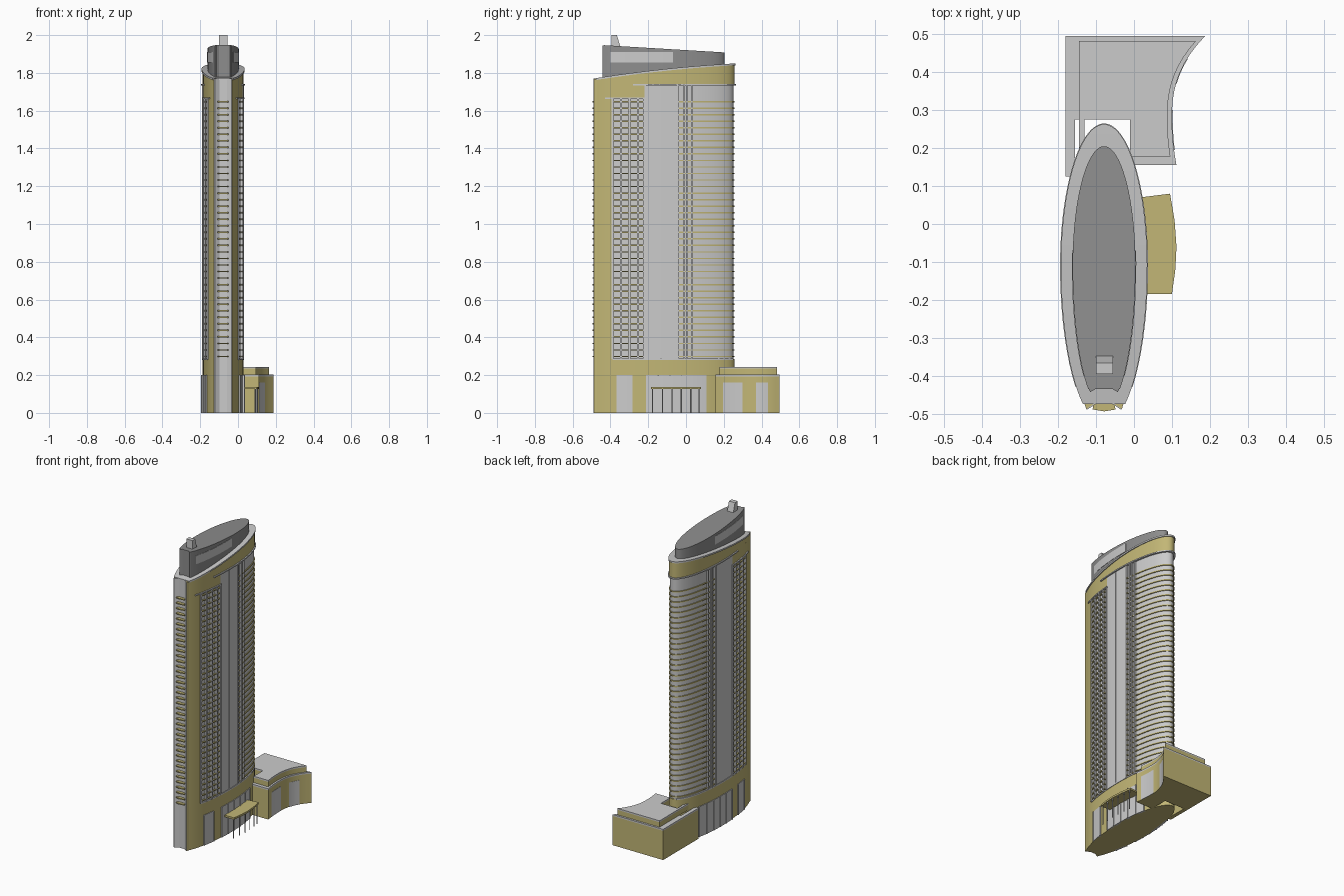
import bpy, bmesh, math

if "Cube" in bpy.data.objects:
    bpy.data.objects.remove(bpy.data.objects["Cube"])

CX = -0.079                                # tower axis
TOWER = (0.116, -0.11, 0.375, 0.42)        # half width, widest y, back length, front length
PENT = (0.083, -0.11, 0.315, 0.376)


def material(name, col):
    m = bpy.data.materials.new(name)
    m.diffuse_color = (*col, 1)
    m.use_nodes = True
    m.node_tree.nodes["Principled BSDF"].inputs["Base Color"].default_value = m.diffuse_color
    return m


OLIVE = material("olive", (0.54, 0.47, 0.18))
DARK = material("dark_grey", (0.27, 0.27, 0.27))


def finish(name, bm, mat):
    bmesh.ops.remove_doubles(bm, verts=bm.verts, dist=0.00005)
    bmesh.ops.recalc_face_normals(bm, faces=bm.faces)
    me = bpy.data.meshes.new(name)
    bm.to_mesh(me)
    bm.free()
    ob = bpy.data.objects.new(name, me)
    bpy.context.collection.objects.link(ob)
    if mat:
        me.materials.append(mat)
    return ob


def half(y, d=0, shape=TOWER):
    a, c, bb, bf = shape
    b = (bb if y > c else bf) - d
    return (a - d) * math.sqrt(max(0, 1 - ((y - c) / b) ** 2))


def samples(y0, y1, d, shape, n):
    a, c, bb, bf = shape
    ang = lambda y: math.asin(max(-1, min(1, (y - c) / ((bb if y > c else bf) - d))))
    s, e = ang(y0), (math.pi / 2 if y1 is None else ang(y1))
    out = []
    for i in range(n + 1):
        t = math.sin(s + (e - s) * i / n)
        out.append(c + ((bb if t > 0 else bf) - d) * t)
    return out


def loft(bm, sections):
    # skin a row of four-cornered sections into a closed solid
    rows = [[bm.verts.new(p) for p in s] for s in sections]
    for r, q in zip(rows, rows[1:]):
        for k in range(4):
            bm.faces.new((r[k], r[(k + 1) % 4], q[(k + 1) % 4], q[k]))
    bm.faces.new(rows[0])
    bm.faces.new(rows[-1])


def body(name, y0, y1, d, layers, mat=None, shape=TOWER, n=32):
    # full-width lens-shaped solid; heights may be functions of y
    bm = bmesh.new()
    ev = lambda z, y: z(y) if callable(z) else z
    for zb, zt in layers:
        secs = []
        for y in samples(y0, y1, d, shape, n):
            h, b, t = half(y, d, shape), ev(zb, y), ev(zt, y)
            secs.append([(CX + h, y, b), (CX + h, y, t), (CX - h, y, t), (CX - h, y, b)])
        loft(bm, secs)
    return finish(name, bm, mat)


def plates(name, rects, d, mat=None, thick=0.012, shape=TOWER):
    # thin plates following both curved side walls
    bm = bmesh.new()
    for y0, y1, z0, z1 in rects:
        n = max(1, int((y1 - y0) / 0.03))
        for s in (1, -1):
            secs = []
            for i in range(n + 1):
                y = y0 + (y1 - y0) * i / n
                o = CX + s * half(y, d, shape)
                k = o - s * thick
                secs.append([(o, y, z0), (o, y, z1), (k, y, z1), (k, y, z0)])
            loft(bm, secs)
    return finish(name, bm, mat)


def prism(name, polys, layers, mat=None):
    bm = bmesh.new()
    for pts in polys:
        for z0, z1 in layers:
            lo = [bm.verts.new((x, y, z0)) for x, y in pts]
            hi = [bm.verts.new((x, y, z1)) for x, y in pts]
            bm.faces.new(lo)
            bm.faces.new(hi)
            for i in range(len(pts)):
                j = (i + 1) % len(pts)
                bm.faces.new((lo[i], lo[j], hi[j], hi[i]))
    return finish(name, bm, mat)


def rect(x0, x1, y0, y1):
    return [(x0, y0), (x1, y0), (x1, y1), (x0, y1)]


def roof(y):
    t = (y + 0.49) / 0.75
    return 1.765 + 0.08 * (1.5 * t - 0.5 * t * t)


FRONT = -0.47
floors = [0.295 + 0.0346 * i for i in range(40)]

# Tower masses
body("tower_base", FRONT, None, 0.008, [(0, 0.285)], OLIVE)
body("glass_core", -0.40, None, 0.014, [(0.28, 1.745)])
body("front_end_wall", FRONT, -0.39, 0.008, [(0.285, 1.74)], OLIVE, n=6)
body("upper_bay_wall", -0.39, -0.22, 0.008, [(1.67, 1.74)], OLIVE, n=8)
body("crown", FRONT, None, 0.008, [(1.738, lambda y: roof(y) - 0.004)], OLIVE)
body("crown_roof_lip", FRONT - 0.005, None, 0.002, [(lambda y: roof(y) - 0.005, lambda y: roof(y) + 0.005)])
body("crown_ledge", -0.28, None, 0.0, [(1.734, 1.742)])

# Rounded back floor bands and side bays
body("back_floor_bands", 0.035, None, 0.008, [(z, z + 0.007) for z in floors], OLIVE, n=20)
plates("bay_floor_slabs", [(-0.385, -0.225, z, z + 0.007) for z in floors], 0.004, OLIVE)
plates("middle_floor_slabs", [(-0.04, 0.035, z, z + 0.007) for z in floors], 0.007, OLIVE)
plates("smooth_side_panel", [(-0.22, -0.135, 0.285, 1.735), (-0.131, -0.045, 0.285, 1.735)], 0.008)
plates("bay_fins", [(y - 0.005, y + 0.005, 0.285, 1.67) for y in (-0.39, -0.345, -0.30, -0.255, -0.222)], 0.001)
plates("middle_fins", [(y - 0.004, y + 0.004, 0.285, 1.735) for y in (-0.04, -0.01, 0.005, 0.03)], 0.003)
plates("bay_ledge", [(-0.43, -0.215, 1.663, 1.671)], 0.0)
plates("base_ledge", [(-0.39, 0.25, 0.28, 0.289)], 0.005)

# Base glazing on both sides
plates("base_windows", [(-0.365, -0.285, 0, 0.2), (-0.21, 0.105, 0, 0.2)], 0.004)
plates("base_mullions", [(y - 0.003, y + 0.003, 0, 0.2) for y in
                         (-0.365, -0.285, -0.21, -0.147, -0.084, -0.021, 0.042, 0.105)], 0.0)

# Notched front edge with its balconies
corners, linings = [], []
for s in (1, -1):
    corners.append([(CX + s * half(FRONT, 0.008), FRONT), (CX + s * 0.047, -0.488), (CX + s * 0.02, FRONT)])
    linings.append([(CX + s * 0.047, -0.488), (CX + s * 0.044, -0.489), (CX + s * 0.018, -0.472), (CX + s * 0.02, FRONT)])
prism("front_corners", corners, [(0, 1.768)], OLIVE)
prism("front_recess_lining", linings + [rect(CX - 0.021, CX + 0.021, -0.473, -0.468)], [(0, 1.77)])
prism("front_balconies", [[(CX - 0.028, -0.472), (CX - 0.03, -0.489), (CX, -0.494), (CX + 0.03, -0.489), (CX + 0.028, -0.472)]],
      [(z, z + 0.007) for z in floors], OLIVE)

# Penthouse with a sloping top
body("penthouse", -0.435, None, 0, [(1.75, lambda y: 1.947 - 0.06 * (y + 0.44))], DARK, PENT)
plates("penthouse_louvres", [(-0.40, -0.07, 1.855, 1.91)], -0.002, None, 0.01, PENT)
prism("penthouse_front_cheeks", [[(CX + s * 0.04, -0.435), (CX + s * 0.036, -0.443), (CX + s * 0.022, -0.435)]
                                 for s in (1, -1)], [(1.765, 1.946)], DARK)
bm = bmesh.new()
loft(bm, [[(-0.1, -0.395, z), (-0.056, -0.395, z), (-0.056, y, z), (-0.1, y, z)] for z, y in ((1.93, -0.345), (2.0, -0.366))])
finish("roof_vent", bm, None)


# Annex with a concave, flaring right wall
def annex_x(y):
    if y < 0.28:
        return 0.1 + 0.012 * ((0.28 - y) / 0.125) ** 2
    return 0.1 + 0.087 * ((y - 0.28) / 0.215) ** 2.4


def wall(y0, y1, off=0, n=14):
    return [(annex_x(y0 + (y1 - y0) * i / n) + off, y0 + (y1 - y0) * i / n) for i in range(n + 1)]


lower = [(-0.18, 0.495), (-0.18, 0.125), (-0.155, 0.125), (-0.155, 0.275), (-0.01, 0.275), (-0.01, 0.155)] + wall(0.155, 0.495)
upper = [(-0.145, 0.482), (-0.145, 0.165), (-0.13, 0.165), (-0.13, 0.275), (-0.01, 0.275), (-0.01, 0.178)] + wall(0.178, 0.482, -0.012)
prism("annex_lower", [lower], [(0, 0.192)], OLIVE)
prism("annex_lower_roof", [lower], [(0.192, 0.202)])
prism("annex_upper", [upper], [(0.202, 0.234)], OLIVE)
prism("annex_upper_roof", [upper], [(0.234, 0.244)])
prism("annex_windows", [wall(a, b, 0.002, 6) + wall(b, a, -0.006, 6) for a, b in ((0.195, 0.30), (0.37, 0.435))], [(0, 0.16)])

# Entrance canopy on thin columns
prism("canopy", [[(0.015, 0.07), (0.095, 0.08), (0.107, 0.01), (0.112, -0.06), (0.109, -0.12), (0.1, -0.185), (0.02, -0.185)]],
      [(0.126, 0.138)], OLIVE)
cols = []
for x, y in ((0.092, -0.178), (0.1, -0.125), (0.104, -0.075), (0.103, -0.025), (0.098, 0.025), (0.09, 0.068)):
    cols.append([(x + 0.003 * math.cos(k * math.pi / 4), y + 0.003 * math.sin(k * math.pi / 4)) for k in range(8)])
prism("canopy_columns", cols, [(0, 0.127)])

for ob in bpy.context.collection.objects:
    ob.select_set(True)
    bpy.context.view_layer.objects.active = ob
bpy.ops.object.shade_smooth_by_angle(angle=math.radians(25))
